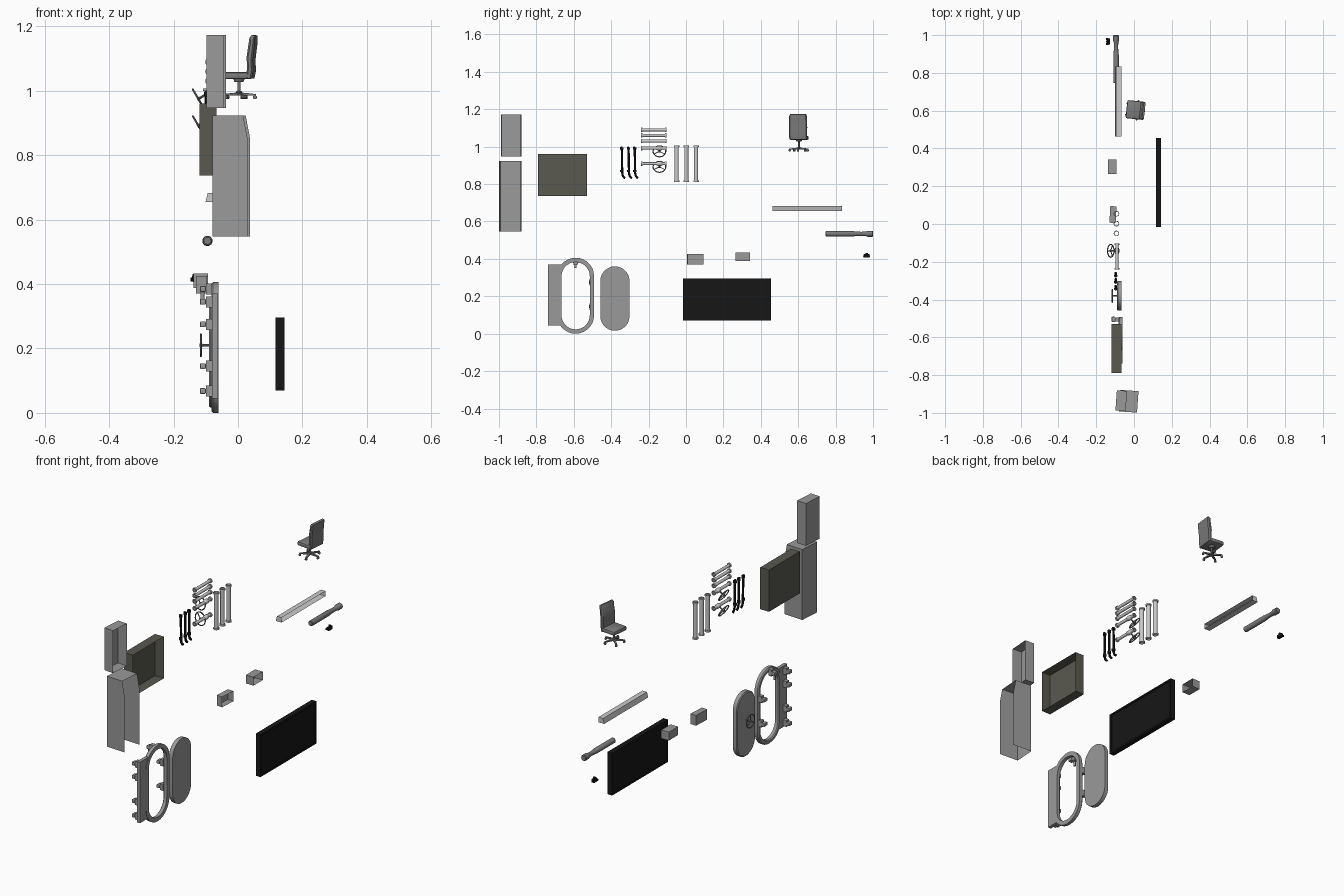
import bpy, bmesh, math
from mathutils import Vector, Matrix

if "Cube" in bpy.data.objects:
    bpy.data.objects.remove(bpy.data.objects["Cube"])


def material(name, r, g, b):
    m = bpy.data.materials.new(name)
    m.diffuse_color = (r, g, b, 1)
    m.use_nodes = True
    m.node_tree.nodes["Principled BSDF"].inputs["Base Color"].default_value = m.diffuse_color
    return m


BLACK = material("black", .008, .008, .008)
DARK = material("dark_grey", .2, .2, .2)
STEEL = material("steel_grey", .32, .32, .32)
OLIVE = material("olive", .1, .1, .08)


def finish(name, bm, mat=None):
    bmesh.ops.recalc_face_normals(bm, faces=bm.faces[:])
    me = bpy.data.meshes.new(name)
    bm.to_mesh(me)
    bm.free()
    ob = bpy.data.objects.new(name, me)
    bpy.context.collection.objects.link(ob)
    if mat:
        me.materials.append(mat)
    return ob


def box(name, lo, hi, mat=None, bevel=0, open_back=False):
    bm = bmesh.new()
    bmesh.ops.create_cube(bm, size=1)
    lo, hi = Vector(lo), Vector(hi)
    for v in bm.verts:
        v.co = (lo + hi) / 2 + Vector([v.co[i] * (hi - lo)[i] for i in range(3)])
    if open_back:
        bm.normal_update()
        bmesh.ops.delete(bm, geom=[f for f in bm.faces if f.normal.x > .9], context='FACES')
    if bevel:
        bmesh.ops.bevel(bm, geom=bm.edges[:], offset=bevel, segments=2, profile=.5, affect='EDGES')
    return finish(name, bm, mat)


def loft(name, loops, mat=None, caps=True, cyclic=False):
    """Skin a list of equal-length closed loops of 3D points."""
    bm = bmesh.new()
    rings = [[bm.verts.new(p) for p in lp] for lp in loops]
    n = len(rings[0])
    pairs = list(zip(rings, rings[1:])) + ([(rings[-1], rings[0])] if cyclic else [])
    for a, b in pairs:
        for i in range(n):
            j = (i + 1) % n
            bm.faces.new((a[i], a[j], b[j], b[i]))
    if caps and not cyclic:
        bm.faces.new(rings[0])
        bm.faces.new(rings[-1])
    return finish(name, bm, mat)


def shell(name, prof, y0, y1, sides, mat=None):
    """Folded sheet: xz profile along y with end walls and the first few sides."""
    bm = bmesh.new()
    a, b = [[bm.verts.new((x, y, z)) for x, z in prof] for y in (y0, y1)]
    bm.faces.new(a)
    bm.faces.new(b)
    for i in range(sides):
        bm.faces.new((a[i], a[i + 1], b[i + 1], b[i]))
    return finish(name, bm, mat)


def lathe(name, start, direction, profile, mat=None, seg=14, caps=True):
    """Turned part: profile holds (distance, radius) along direction."""
    q = Vector(direction).to_track_quat('Z', 'Y')
    loops = [[Vector(start) + q @ Vector((r * math.cos(2 * math.pi * i / seg),
              r * math.sin(2 * math.pi * i / seg), t)) for i in range(seg)] for t, r in profile]
    return loft(name, loops, mat, caps)


def flanged(name, start, direction, length, r, rf):
    f = .008
    return lathe(name, start, direction, [(0, r), (0, rf), (f, rf), (f, r), (length - f, r),
                                          (length - f, rf), (length, rf), (length, r)], caps=False)


def turn(ob, degrees, x, y):
    """Rotate an object about a vertical axis through x, y."""
    t = Matrix.Translation((x, y, 0))
    ob.matrix_world = t @ Matrix.Rotation(math.radians(degrees), 4, 'Z') @ t.inverted()


def sweep(name, pts, r, mat):
    cu = bpy.data.curves.new(name, 'CURVE')
    cu.dimensions = '3D'
    cu.bevel_depth, cu.bevel_resolution, cu.use_fill_caps = r, 2, True
    sp = cu.splines.new('POLY')
    sp.points.add(len(pts) - 1)
    for p, c in zip(sp.points, pts):
        p.co = (*c, 1)
    cu.materials.append(mat)
    ob = bpy.data.objects.new(name, cu)
    bpy.context.collection.objects.link(ob)
    bpy.ops.object.select_all(action='DESELECT')
    ob.select_set(True)
    bpy.context.view_layer.objects.active = ob
    bpy.ops.object.convert(target='MESH')


def handwheel(name, centre, normal, r, stem):
    c, n = Vector(centre), Vector(normal).normalized()
    q = n.to_track_quat('Z', 'Y')
    bpy.ops.mesh.primitive_torus_add(major_radius=r, minor_radius=.003, major_segments=24,
                                     minor_segments=8, location=c, rotation=q.to_euler())
    bpy.context.object.name = name + "_rim"
    bpy.context.object.data.materials.append(DARK)
    for k in range(3):
        a = math.pi / 2 + k * 2 * math.pi / 3
        lathe(name + "_spoke", c, q @ Vector((math.cos(a), math.sin(a), 0)), [(0, .0025), (r, .0025)], DARK, 6)
    lathe(name + "_stem", c + n * .004, -n, [(0, .006), (.008, .006), (.008, .004), (stem, .004)], DARK, 10)


def stadium(x, cy, cz, hw, hh, n=14):
    pts = []
    for s, a0 in ((1, 0), (-1, math.pi)):
        for i in range(n + 1):
            a = a0 + math.pi * i / n
            pts.append(Vector((x, cy + hw * math.cos(a), cz + s * (hh - hw) + hw * math.sin(a))))
    return pts


# Wall cabinets, open on the wall side; the two lockers stand slightly turned
turn(box("upper_locker", (-.0945, -.988, .947), (-.0405, -.882, 1.173), STEEL, open_back=True), -4, -.0675, -.935)
box("olive_cabinet", (-.119, -.79, .737), (-.067, -.53, .96), OLIVE, open_back=True)
prof = [(-.075, .547), (-.075, .923), (.02, .923), (.034, .85), (.034, .547)]
turn(shell("lower_locker", prof, -.996, -.882, 2, STEEL), -4, -.02, -.939)

# Hatch frame, side plate and clamps
section = [(0, -.06), (0, -.077), (.005, -.082), (.018, -.082), (.023, -.077), (.023, -.06)]
CY, CZ = -.59, .203
loft("hatch_frame", [stadium(x, CY, CZ, .0985 - d, .203 - d) for d, x in section], STEEL, cyclic=True)
edge = [p for p in stadium(0, CY, CZ, .085, .187) if p.y < CY and .045 < p.z < .37]
edge.sort(key=lambda p: -p.z)
plate = [(-.738, .045), (-.738, .37), (-.648, .37)] + [(p.y, p.z) for p in edge] + [(-.648, .045)]
loft("hatch_side_plate", [[(x, y, z) for y, z in plate] for x in (-.08, -.062)], STEEL)
clamps = [(-.715, z) for z in (.345, .275, .145, .068)] + [(-.505, .275), (-.505, .145), (CY, .385)]
for y, z in clamps:
    box("clamp_base", (-.1, y - .011, z - .017), (-.08, y + .011, z + .017), STEEL)
    box("clamp_lug", (-.118, y - .014, z - .009), (-.1, y + .014, z + .009), STEEL, .003)
lathe("hatch_latch_pin", (-.11, CY, .385), (0, 0, -1), [(0, .006), (.035, .006)], STEEL)

# Hatch door with its handwheel
door = [(0, -.065), (0, -.086), (.005, -.09)]
loft("hatch_door", [stadium(x, -.38, .188, .078 - d, .172 - d) for d, x in door], STEEL)
handwheel("door_wheel", (-.115, -.38, .21), (-1, 0, 0), .034, .03)

# Horizontal pipes, the lower two with tilted valve wheels
for z in (1.09, 1.06, 1.03, .992, .909):
    flanged("horizontal_pipe", (-.09, -.24, z), (0, 1, 0), .137, .008, .012)
for z in (.992, .909):
    handwheel("valve_wheel", (-.123, -.142, z - .017), (-.85, 0, -.5), .034, .036)
    lathe("valve_body", (-.09, -.158, z), (0, 1, 0), [(0, .008), (.006, .012), (.026, .012), (.032, .008)])

# Vertical pipes, hollow
for y in (-.05, .002, .054):
    flanged("vertical_pipe", (-.093, y, .81), (0, 0, 1), .197, .011, .015)

# Black bent pipes with collars
for y in (-.343, -.307, -.274):
    sweep("bent_pipe", [(-.097, y - .004, 1), (-.097, y, .985), (-.097, y + .002, .86), (-.097, y + .005, .845),
                        (-.097, y + .011, .836), (-.097, y + .018, .832)], .006, BLACK)
    for z in (.99, .87):
        lathe("pipe_collar", (-.097, y, z - .006), (0, 0, 1), [(0, .009), (.012, .009)], BLACK)

# Ceiling light trough, open at the wall side
shell("light_trough", [(-.067, .682), (-.094, .682), (-.101, .655), (-.067, .655)], .463, .834, 3)

# Small wall boxes, open at the wall side
box("junction_box", (-.138, .264, .388), (-.093, .342, .433), STEEL, open_back=True)
turn(box("control_box", (-.128, .006, .37), (-.095, .094, .425), STEEL, open_back=True), -3, -.11, .05)

# Screen with raised rim on the wall side
box("screen_panel", (.118, -.014, .072), (.139, .453, .294), BLACK)
for lo, hi in (((-.016, .07), (-.006, .296)), ((.445, .07), (.455, .296)),
               ((-.006, .07), (.445, .08)), ((-.006, .286), (.445, .296))):
    box("screen_rim", (.117, *lo), (.144, *hi), BLACK)

# Torch lying along y
lathe("torch", (-.095, .746, .534), (0, 1, 0),
      [(0, .011), (.003, .0145), (.15, .0145), (.155, .013), (.19, .011), (.215, .012),
       (.225, .016), (.25, .016), (.254, .013)], DARK, 18)

# Small black fitting
box("fitting_body", (-.142, .95, .407), (-.128, .982, .425), BLACK, bevel=.002)
for y in (.953, .966, .979):
    lathe("fitting_knob", (-.147, y, .414), (1, 0, 0), [(0, .006), (.012, .006)], BLACK, 10)
lathe("fitting_top", (-.135, .966, .42), (0, 0, 1), [(0, .008), (.012, .006)], BLACK, 10)

# Swivel chair, built at the origin and then placed
chair = [box("chair_seat", (-.043, -.048, .062), (.036, .048, .084), DARK, bevel=.007)]
back = [(.026, .064), (.03, .1), (.028, .13), (.037, .19), (.044, .2), (.054, .197),
        (.053, .17), (.047, .12), (.049, .09), (.044, .064)]
widths = [(-.048, .005), (-.042, 0), (.042, 0), (.048, .005)]
chair.append(loft("chair_back", [[(x + (d if i < 4 else -d), y, z - (2 * d if 3 <= i <= 5 else 0))
                                  for i, (x, z) in enumerate(back)] for y, d in widths], DARK))
chair.append(lathe("chair_column", (0, 0, .012), (0, 0, 1),
                   [(0, .009), (.012, .009), (.014, .005), (.042, .005), (.042, .014), (.051, .018)], DARK))
for k in range(5):
    a = 2 * math.pi * k / 5
    d = Vector((math.cos(a), math.sin(a), 0))
    s = Vector((-d.y, d.x, 0))
    loops = [[d * r + s * w + Vector((0, 0, z1)), d * r - s * w + Vector((0, 0, z1)),
              d * r - s * w + Vector((0, 0, z0)), d * r + s * w + Vector((0, 0, z0))]
             for r, w, z0, z1 in ((.004, .006, .012, .021), (.053, .0035, .011, .016))]
    chair.append(loft("chair_leg", loops, DARK))
    chair.append(lathe("chair_caster", d * .05 - s * .005 + Vector((0, 0, .006)), s,
                       [(0, .006), (.01, .006)], DARK, 10))
M = Matrix.Translation((.003, .604, .974)) @ Matrix.Rotation(math.radians(-6), 4, 'Z')
for ob in chair:
    ob.matrix_world = M

# Smooth the round surfaces, keep edges sharp
bpy.ops.object.select_all(action='SELECT')
bpy.context.view_layer.objects.active = chair[0]
bpy.ops.object.shade_smooth_by_angle(angle=math.radians(35))
